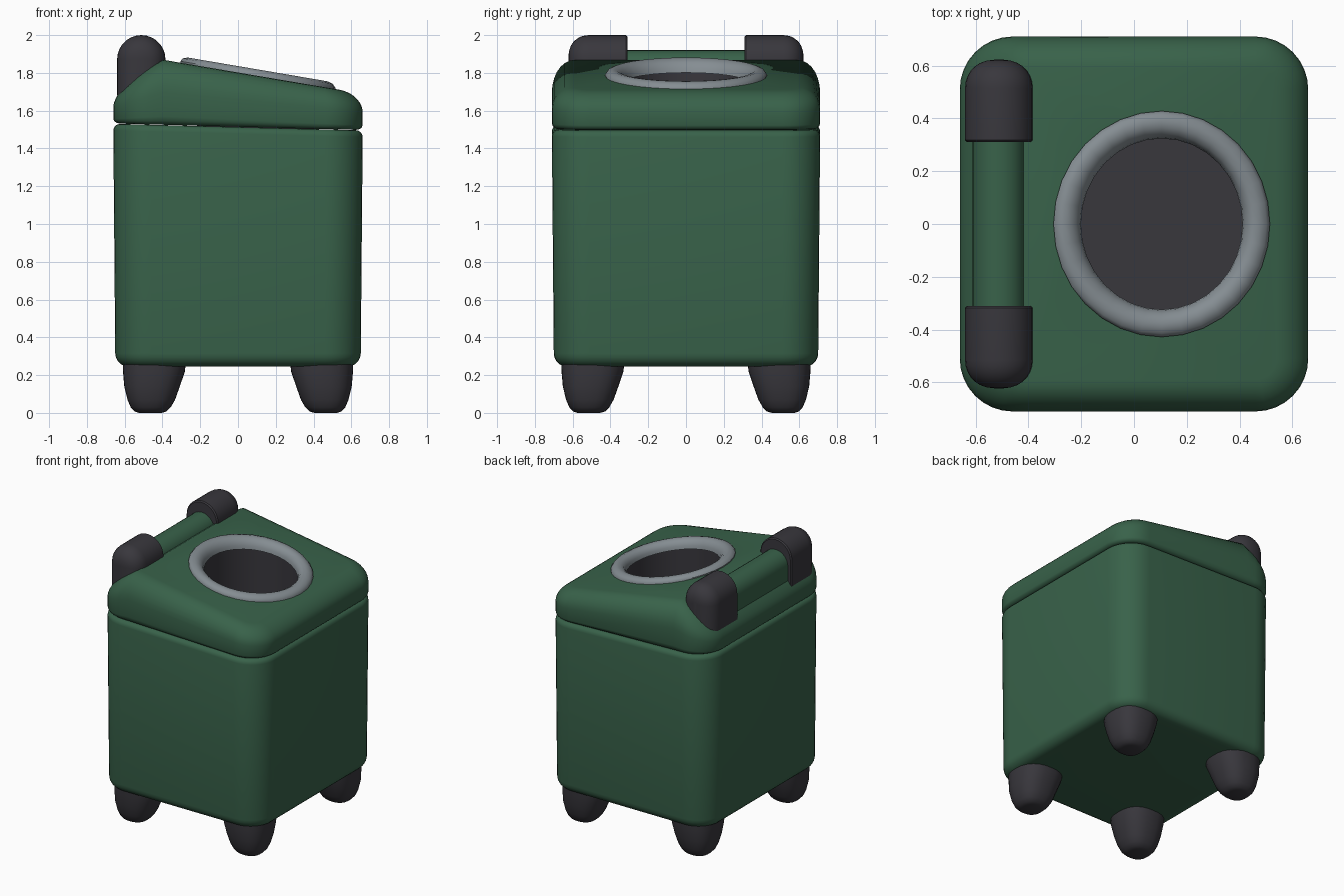
import bpy, bmesh, math
from mathutils import Vector, Matrix

if "Cube" in bpy.data.objects:
    bpy.data.objects.remove(bpy.data.objects["Cube"])


def material(name, col):
    m = bpy.data.materials.new(name)
    m.diffuse_color = (*col, 1)
    m.use_nodes = True
    m.node_tree.nodes["Principled BSDF"].inputs["Base Color"].default_value = m.diffuse_color
    return m


GREEN = material("dark green", (0.040, 0.122, 0.068))
DARK = material("charcoal", (0.040, 0.038, 0.046))
GREY = material("light grey", (0.235, 0.268, 0.290))


def finish(bm, name, mat, angle=40):
    bmesh.ops.recalc_face_normals(bm, faces=bm.faces)
    me = bpy.data.meshes.new(name)
    bm.to_mesh(me)
    bm.free()
    ob = bpy.data.objects.new(name, me)
    bpy.context.collection.objects.link(ob)
    me.materials.append(mat)
    smooth(ob, angle)
    return ob


def smooth(ob, angle=40):
    bpy.ops.object.select_all(action='DESELECT')
    ob.select_set(True)
    bpy.context.view_layer.objects.active = ob
    bpy.ops.object.shade_smooth_by_angle(angle=math.radians(angle))


def loft(loops, cap_start=True, cap_end=True):
    bm = bmesh.new()
    rings = [[bm.verts.new(p) for p in lp] for lp in loops]
    n = len(rings[0])
    for a, b in zip(rings, rings[1:]):
        for i in range(n):
            j = (i + 1) % n
            bm.faces.new((a[i], a[j], b[j], b[i]))
    if cap_start:
        bm.faces.new(rings[0][::-1])
    if cap_end:
        bm.faces.new(rings[-1])
    return bm


def rounded_rect(d, z, hx=0.66, hy=0.71, r=0.2, seg=8):
    hx, hy, r = hx - d, hy - d, r - d
    pts = []
    for k, (sx, sy) in enumerate(((1, 1), (-1, 1), (-1, -1), (1, -1))):
        for i in range(seg + 1):
            a = math.pi / 2 * (k + i / seg)
            pts.append(Vector((sx * (hx - r) + r * math.cos(a),
                               sy * (hy - r) + r * math.sin(a), z)))
    return pts


def seam(x):
    return 1.515 - 0.0265 * x


def lid_top(x):
    return min(1.72 + (x + 0.64) * 0.625, 1.802 - 0.17 * x)


# body: slightly tapered rounded box with a sloping top edge
loops = []
for i in range(6):
    a = math.pi / 2 * i / 5
    loops.append(rounded_rect(0.01 + 0.07 * (1 - math.sin(a)), 0.245 + 0.07 * (1 - math.cos(a))))
for i in range(5):
    a = math.pi / 2 * i / 4
    lp = rounded_rect(0.035 * (1 - math.cos(a)), 0)
    for p in lp:
        p.z = seam(p.x) - 0.037 + 0.035 * math.sin(a)
    loops.append(lp)
body = finish(loft(loops), "body", GREEN)

# lid: rounded slab whose height follows the sloping side profile
prof = [(0.035, 0), (0.02, 0.015), (0.006, 0.06), (0, 0.13)]
for i in range(8):
    a = math.pi / 2 * i / 7
    prof.append((0.12 * (1 - math.cos(a)), 0.5 + 0.5 * math.sin(a)))
bm = loft([rounded_rect(d, t) for d, t in prof])
bmesh.ops.bisect_plane(bm, geom=bm.verts[:] + bm.edges[:] + bm.faces[:],
                       plane_co=(-0.395, 0, 0), plane_no=(1, 0, 0))
for v in bm.verts:
    b = seam(v.co.x)
    v.co.z = b + v.co.z * (lid_top(v.co.x) - b)
lid = finish(bm, "lid", GREEN)

# round opening cut through the lid into the body
CX, FLOOR = 0.105, 1.36


def circle(rx, ry, z, n=32):
    return [Vector((CX + rx * math.cos(2 * math.pi * i / n),
                    ry * math.sin(2 * math.pi * i / n), z)) for i in range(n)]


cutter = finish(loft([circle(0.325, 0.34, FLOOR - 0.02), circle(0.325, 0.34, 2.2)]),
                "opening_cutter", DARK)
cutter.hide_render = True
for ob in (body, lid):
    mod = ob.modifiers.new("opening", 'BOOLEAN')
    mod.operation = 'DIFFERENCE'
    mod.solver = 'EXACT'
    mod.object = cutter
    bpy.context.view_layer.objects.active = ob
    bpy.ops.object.modifier_apply(modifier=mod.name)
    ob.data.materials.clear()
    ob.data.materials.append(GREEN)
    for f in ob.data.polygons:
        f.material_index = 0
    smooth(ob)
bpy.data.objects.remove(cutter)

# dark lining of the opening
top = circle(0.322, 0.337, 0)
for p in top:
    p.z = lid_top(p.x) - 0.01
bm = loft([circle(0.322, 0.337, FLOOR), top], cap_end=False)
lining = finish(bm, "opening_lining", DARK)
lining.data.flip_normals()

# raised rim around the opening, following the slope
loops = []
for r, h in ((0.428, -0.02), (0.428, 0.008), (0.415, 0.025), (0.39, 0.034), (0.365, 0.031),
             (0.342, 0.016), (0.328, -0.01), (0.324, -0.035), (0.34, -0.035)):
    lp = circle(r - 0.018, r, 0)
    for p in lp:
        p.z = 1.802 - 0.17 * p.x + h
    loops.append(lp)
loops.append(loops[0])
bm = loft(loops, False, False)
bmesh.ops.remove_doubles(bm, verts=bm.verts, dist=1e-5)
finish(bm, "opening_rim", GREY)


# hinge parts: arch section swept along y
def arch(y, r, cz, zb, cx=-0.512, n=14):
    pts = [Vector((cx + r * math.cos(math.pi * i / n), y, cz + r * math.sin(math.pi * i / n)))
           for i in range(n + 1)]
    return pts + [Vector((cx - r, y, zb)), Vector((cx + r, y, zb))]


for side, label in ((-1, "front"), (1, "rear")):
    secs = [arch(side * 0.31, 0.120, 1.872, 1.68), arch(side * 0.318, 0.128, 1.872, 1.68)]
    for i in range(8):
        a = math.pi / 2 * i / 7.3
        secs.append(arch(side * (0.515 + 0.108 * math.sin(a)), 0.128 * math.cos(a) ** 0.8,
                         1.872, 1.68))
    finish(loft(secs), label + "_hinge_cap", DARK)
finish(loft([arch(-0.33, 0.1, 1.82, 1.66), arch(0.33, 0.1, 1.82, 1.66)]), "hinge_bar", GREEN)


# four tapered rounded feet
def foot_loop(z, c, r, sx, sy, n=24):
    pts = []
    for i in range(n):
        a = 2 * math.pi * i / n
        co, si = math.cos(a), math.sin(a)
        k = r / (abs(co) ** 2.6 + abs(si) ** 2.6) ** (1 / 2.6)
        pts.append(Vector((sx * (c + k * co), sy * (c + 0.05 + k * si), z)))
    return pts


for sx, xl in ((-1, "left"), (1, "right")):
    for sy, yl in ((-1, "front"), (1, "rear")):
        spec = ((0.28, 0.443, 0.168), (0.22, 0.445, 0.164), (0.14, 0.455, 0.147),
                (0.07, 0.459, 0.126), (0.03, 0.462, 0.106), (0.008, 0.463, 0.085), (0, 0.464, 0.06))
        finish(loft([foot_loop(z, c, r, sx, sy) for z, c, r in spec]),
               yl + "_" + xl + "_foot", DARK, 60)
